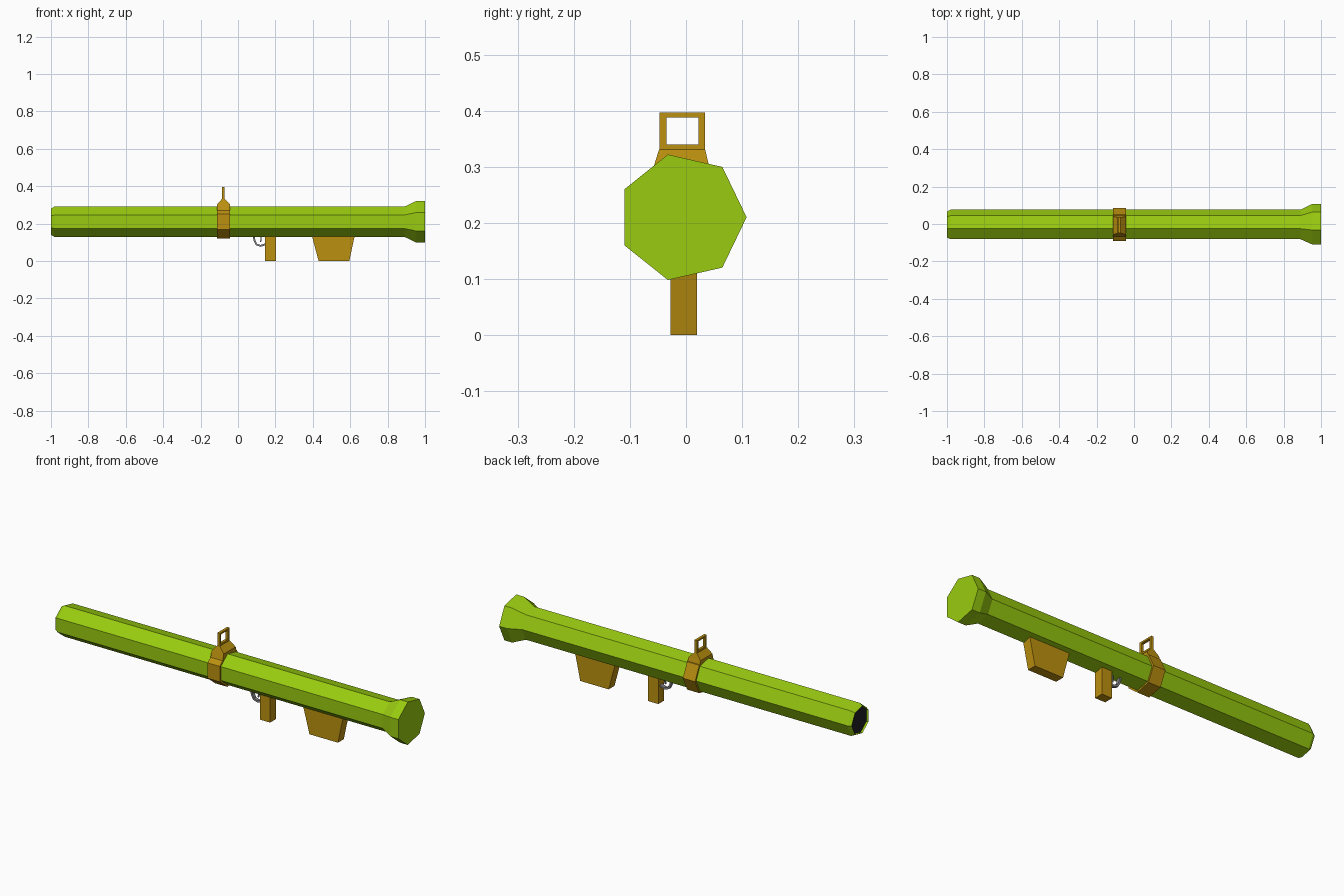
import bpy, math

if "Cube" in bpy.data.objects:
    bpy.data.objects.remove(bpy.data.objects["Cube"])

CY, CZ, SIDES = -0.0067, 0.21, 7


def material(name, rgb):
    m = bpy.data.materials.new(name)
    m.diffuse_color = (*rgb, 1)
    m.use_nodes = True
    m.node_tree.nodes["Principled BSDF"].inputs["Base Color"].default_value = m.diffuse_color
    return m


GREEN = material("green", (0.32, 0.60, 0.005))
GOLD = material("ochre", (0.50, 0.28, 0.005))
DARK = material("dark", (0.015, 0.015, 0.02))
GREY = material("steel", (0.25, 0.25, 0.27))


def loft(name, rings, mat, caps=(True, True), closed=False):
    """Skin equal-length rings of points into one mesh."""
    n, k = len(rings[0]), len(rings)
    verts = [p for r in rings for p in r]
    faces = []
    for i in range(k if closed else k - 1):
        a, b = i * n, ((i + 1) % k) * n
        for j in range(n):
            q = (j + 1) % n
            faces.append((a + j, a + q, b + q, b + j))
    if not closed:
        if caps[0]:
            faces.append(tuple(reversed(range(n))))
        if caps[1]:
            faces.append(tuple(range((k - 1) * n, k * n)))
    me = bpy.data.meshes.new(name)
    me.from_pydata(verts, [], faces)
    me.materials.append(mat)
    ob = bpy.data.objects.new(name, me)
    bpy.context.collection.objects.link(ob)
    return ob


def hepta(x, r):
    """Seven-sided ring around the tube axis, one corner towards +y."""
    return [(x, CY + r * math.cos(t), CZ + r * math.sin(t))
            for t in (2 * math.pi * i / SIDES for i in range(SIDES))]


def rect(x0, x1, y0, y1, z):
    return [(x0, y0, z), (x1, y0, z), (x1, y1, z), (x0, y1, z)]


# Tube with bevelled rear lip and flared front
loft("tube", [hepta(x, r) for x, r in (
    (-0.985, 0.070), (-1.0, 0.072), (-0.982, 0.083), (0.89, 0.083),
    (0.955, 0.1147), (1.0, 0.1147))], GREEN, caps=(False, True))

# Dark rear opening
loft("rear_opening", [hepta(-0.99, 0.0705), hepta(-0.98, 0.0705)], DARK)

# Band around the tube
loft("sight_band", [hepta(x, 0.0925) for x in (-0.112, -0.042)], GOLD)

# Tapered sight base
loft("sight_base", [rect(-0.112, -0.042, -0.066, 0.050, 0.27),
                    rect(-0.112, -0.042, -0.057, 0.041, 0.302),
                    rect(-0.087, -0.071, -0.048, 0.034, 0.331)], GOLD)

# Square sight frame with open window
outer = [(-0.047, 0.328), (0.034, 0.328), (0.034, 0.397), (-0.047, 0.397)]
inner = [(-0.035, 0.340), (0.022, 0.340), (0.022, 0.388), (-0.035, 0.388)]
X0, X1 = -0.086, -0.072
loft("sight_frame", [[(x, y, z) for y, z in pts] for x, pts in (
    (X0, inner), (X0, outer), (X1, outer), (X1, inner))], GOLD, closed=True)

# Grip and shoulder rest
loft("grip", [rect(0.145, 0.204, -0.028, 0.020, 0.0),
              rect(0.145, 0.204, -0.028, 0.020, 0.15)], GOLD)
loft("shoulder_rest", [rect(0.431, 0.595, -0.028, 0.020, 0.0),
                       rect(0.391, 0.627, -0.028, 0.020, 0.15)], GOLD)


def strip(name, path, half_x, y0, y1, mat):
    """Flat strip following an x-z path, offset along its local normal."""
    rings = []
    for i, (x, z) in enumerate(path):
        a, b = path[max(i - 1, 0)], path[min(i + 1, len(path) - 1)]
        dx, dz = b[0] - a[0], b[1] - a[1]
        d = math.hypot(dx, dz)
        nx, nz = -dz / d * half_x, dx / d * half_x
        rings.append([(x - nx, y0, z - nz), (x + nx, y0, z + nz),
                      (x + nx, y1, z + nz), (x - nx, y1, z - nz)])
    return loft(name, rings, mat)


# Trigger guard and trigger
strip("trigger_guard", [(0.082, 0.142), (0.088, 0.110), (0.098, 0.089),
                        (0.121, 0.081), (0.148, 0.090)],
      0.005, -0.013, 0.005, GREY)
strip("trigger", [(0.121, 0.145), (0.124, 0.122), (0.121, 0.102)],
      0.003, -0.008, 0.000, GREY)
